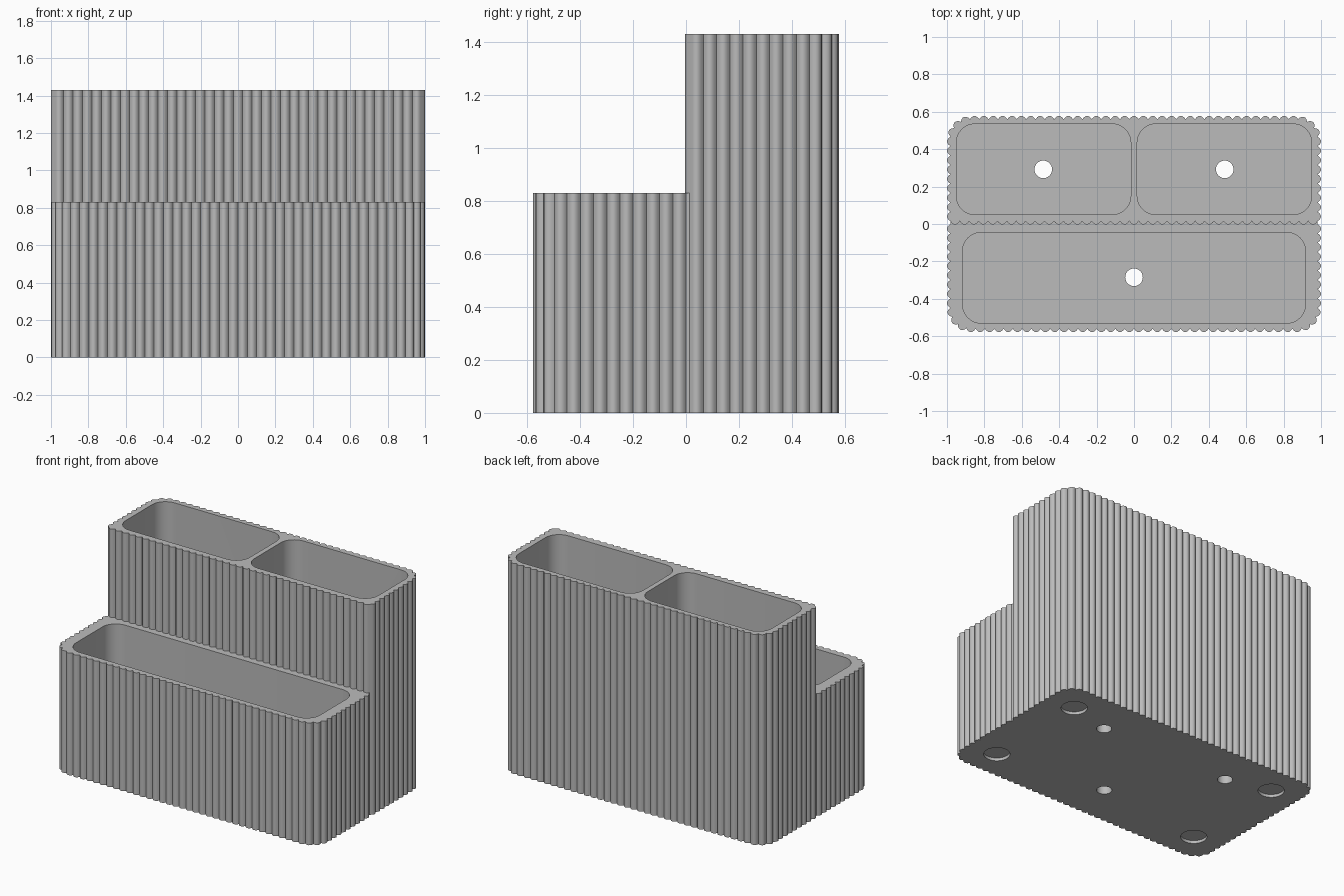
import bpy, bmesh, math
from mathutils import Vector

if "Cube" in bpy.data.objects:
    bpy.data.objects.remove(bpy.data.objects["Cube"])

HX, HY = 0.982, 0.56        # half sizes at the rib valleys
RIB, PITCH, STEPS = 0.018, 0.05, 6
R = 0.11                    # outer corner radius
LOW, HIGH, FLOOR = 0.83, 1.43, 0.06

grey = bpy.data.materials.new("planter grey")
grey.diffuse_color = (0.5, 0.5, 0.5, 1)
grey.use_nodes = True
grey.node_tree.nodes["Principled BSDF"].inputs["Base Color"].default_value = grey.diffuse_color


def arc(cx, cy, r, a0, a1, n=24):
    return [Vector((cx + r * math.cos(math.radians(a0 + (a1 - a0) * i / n)),
                    cy + r * math.sin(math.radians(a0 + (a1 - a0) * i / n))))
            for i in range(n + 1)]


def rounded_rect(x0, x1, y0, y1, r):
    return (arc(x1 - r, y0 + r, r, -90, 0, 8) + arc(x1 - r, y1 - r, r, 0, 90, 8)
            + arc(x0 + r, y1 - r, r, 90, 180, 8) + arc(x0 + r, y0 + r, r, 180, 270, 8))


def ribbed(path):
    """Resample a counter-clockwise path into outward scallops."""
    lengths = [(b - a).length for a, b in zip(path, path[1:])]
    total = sum(lengths)
    count = round(total / PITCH) * STEPS
    out, seg, start = [], 0, 0.0
    for i in range(count + 1):
        s = total * i / count
        while seg < len(lengths) - 1 and s > start + lengths[seg]:
            start += lengths[seg]
            seg += 1
        d = (path[seg + 1] - path[seg]).normalized()
        t = (i % STEPS) / STEPS
        out.append(path[seg] + d * (s - start) + Vector((d.y, -d.x)) * RIB * 4 * t * (1 - t))
    return out


def prism(name, outline, z0, z1):
    bm = bmesh.new()
    face = bm.faces.new([bm.verts.new((p.x, p.y, z0)) for p in outline])
    top = bmesh.ops.extrude_face_region(bm, geom=[face])["geom"]
    bmesh.ops.translate(bm, vec=(0, 0, z1 - z0),
                        verts=[g for g in top if isinstance(g, bmesh.types.BMVert)])
    bmesh.ops.recalc_face_normals(bm, faces=bm.faces)
    mesh = bpy.data.meshes.new(name)
    bm.to_mesh(mesh)
    bm.free()
    mesh.materials.append(grey)
    obj = bpy.data.objects.new(name, mesh)
    bpy.context.collection.objects.link(obj)
    return obj


def combine(target, other, operation):
    mod = target.modifiers.new(operation, 'BOOLEAN')
    mod.object, mod.operation, mod.solver = other, operation, 'EXACT'
    bpy.context.view_layer.objects.active = target
    bpy.ops.object.modifier_apply(modifier=mod.name)
    bpy.data.objects.remove(other)


# Tall back box: rounded back corners, square ribbed front
y0 = 0.015
sides = ([Vector((HX, y0))] + arc(HX - R, HY - R, R, 0, 90)
         + arc(-HX + R, HY - R, R, 90, 180) + [Vector((-HX, y0))])
front = ribbed([Vector((-HX, y0)), Vector((HX, y0))])
planter = prism("planter", ribbed(sides) + front[1:-1], 0, HIGH)

# Low front box, its flat back tucked into the tall box
low = ([Vector((-HX, 0))] + arc(-HX + R, -HY + R, R, 180, 270)
       + arc(HX - R, -HY + R, R, 270, 360) + [Vector((HX, 0))])
tuck = [Vector((HX - 0.003, 0.03)), Vector((-HX + 0.003, 0.03))]
combine(planter, prism("front_box", ribbed(low) + tuck, 0, LOW), 'UNION')

# Planting pockets
for x0, x1, ya, yb in ((-0.95, -0.017, 0.05, 0.535), (0.017, 0.95, 0.05, 0.535),
                       (-0.917, 0.917, -0.53, -0.045)):
    combine(planter, prism("pocket", rounded_rect(x0, x1, ya, yb, 0.1), FLOOR, 2), 'DIFFERENCE')

# Drain holes through the floor
for x, y in ((-0.485, 0.292), (0.485, 0.292), (0, -0.285)):
    combine(planter, prism("drain", arc(x, y, 0.047, 0, 360, 32)[:-1], -0.1, 0.2), 'DIFFERENCE')

# Shallow round recesses for feet
for x in (-0.79, 0.79):
    for y in (-0.37, 0.37):
        combine(planter, prism("recess", arc(x, y, 0.081, 0, 360, 32)[:-1], -0.1, 0.02), 'DIFFERENCE')

planter.select_set(True)
bpy.context.view_layer.objects.active = planter
bpy.ops.object.shade_smooth_by_angle(angle=math.radians(30))
